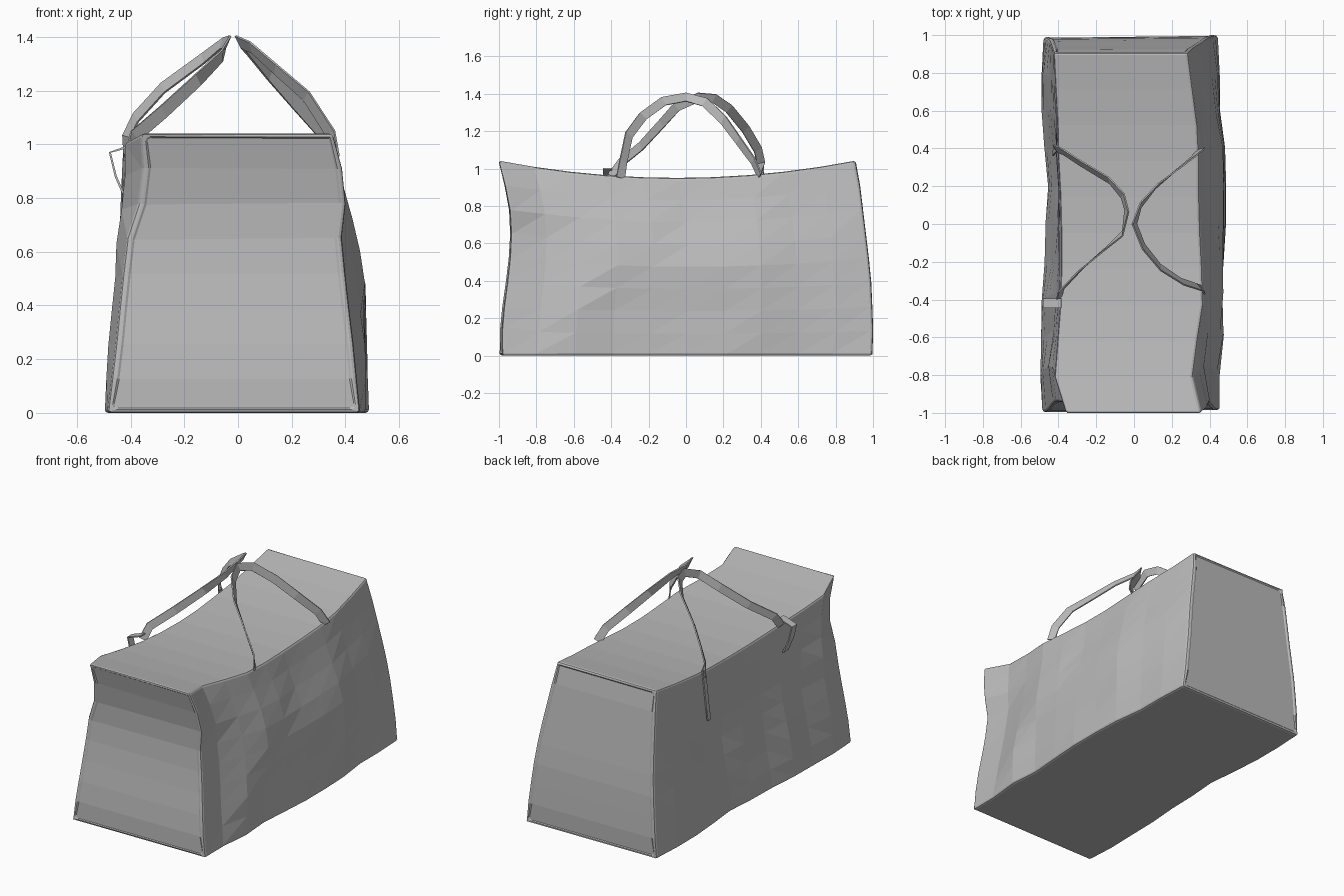
import bpy, bmesh, random
from mathutils import Vector

random.seed(4)
cube = bpy.data.objects.get("Cube")
if cube:
    bpy.data.objects.remove(cube)

grey = bpy.data.materials.new("soft grey fabric")
grey.use_nodes = True
colour = (0.5, 0.5, 0.5, 1)
grey.diffuse_color = colour
grey.node_tree.nodes["Principled BSDF"].inputs["Base Color"].default_value = colour


def lerp(a, b, t):
    return a + (b - a) * t


def finish(bm, name):
    bmesh.ops.recalc_face_normals(bm, faces=bm.faces)
    mesh = bpy.data.meshes.new(name)
    bm.to_mesh(mesh)
    bm.free()
    mesh.materials.append(grey)
    ob = bpy.data.objects.new(name, mesh)
    bpy.context.collection.objects.link(ob)
    return ob


# Bag body: lofted from front to back with slumping, creased sides
STATIONS, ROWS = 10, 8
low_edge = {1: [.455, .455, .475, .46, .475, .488, .488, .48, .455, .455, .445],
            -1: [-.485, -.497, -.493, -.49, -.475, -.47, -.455, -.475, -.49, -.49, -.48]}
top_edge = {1: [.355, .31, .335, .365, .36, .35, .345, .345, .335, .31, .285],
            -1: [-.36, -.42, -.405, -.39, -.385, -.385, -.39, -.4, -.405, -.415, -.425]}
swell = {1: [0, .018, .033, .043, .05, .045, .03, .012, 0],
         -1: [0, 0, -.003, -.01, -.017, -.014, -.005, 0, 0]}
front_y = [-.99, -.99, -.978, -.96, -.945, -.938, -.945, -.97, -1.003]
back_y = [.99, .996, .992, .987, .975, .96, .945, .93, .907]
end_sway = [0, 0, 0, -.003, -.005, -.005, .023, .023, 0]

# Creases run over two rows at a time
crease = {(i, j, side): random.uniform(-.012, .012) if 0 < j < ROWS else 0
          for i in range(1, STATIONS) for j in range(0, ROWS + 1, 2) for side in (-1, 1)}
for i in range(1, STATIONS):
    for j in range(1, ROWS, 2):
        for side in (-1, 1):
            crease[i, j, side] = (crease[i, j - 1, side] + crease[i, j + 1, side]) / 2


def body_point(i, j, side):
    s, t = i / STATIONS, j / ROWS
    front_pull, back_pull = max(0, 1 - s * 4), max(0, s * 4 - 3)
    x = lerp(low_edge[side][i], top_edge[side][i], t) + end_sway[j] * front_pull
    x += side * swell[side][j] * (1 - front_pull) * (1 - .7 * back_pull)
    x += crease.get((i, j, side), 0)
    y = lerp(front_y[j], back_y[j], s) + side * .006 * (1 - t)
    return x, y, t * (.95 + .092 * (2 * s - 1) ** 2)


bm = bmesh.new()
grid = {(i, j, side): bm.verts.new(body_point(i, j, side))
        for side in (-1, 1) for i in range(STATIONS + 1) for j in range(ROWS + 1)}
for i in range(STATIONS):
    for side in (-1, 1):
        for j in range(ROWS):
            a, b = grid[i, j, side], grid[i + 1, j, side]
            c, d = grid[i + 1, j + 1, side], grid[i, j + 1, side]
            bm.faces.new((a, b, c))
            bm.faces.new((a, c, d))
    for j in (0, ROWS):
        bm.faces.new((grid[i, j, -1], grid[i, j, 1],
                      grid[i + 1, j, 1], grid[i + 1, j, -1]))
caps = []
for i in (0, STATIONS):
    caps.append([bm.faces.new((grid[i, j, -1], grid[i, j, 1],
                               grid[i, j + 1, 1], grid[i, j + 1, -1])) for j in range(ROWS)])
bmesh.ops.recalc_face_normals(bm, faces=bm.faces)
# Piping seam around each end panel
for cap in caps:
    bmesh.ops.inset_region(bm, faces=cap, thickness=.02, depth=0)
    bmesh.ops.inset_region(bm, faces=cap, thickness=.008, depth=-.005)
body = finish(bm, "bag_body")
bevel = body.modifiers.new("soft_edges", "BEVEL")
bevel.width, bevel.segments, bevel.limit_method = .014, 2, "ANGLE"
bevel.angle_limit = .9


# Flat straps: a ribbon along a path, its width leaning by a start, middle and
# end tilt from upright, or lying along a given axis
def ribbon(name, path, width, tilts=(0, 0, 0), axis=None):
    pts = [Vector(p) for p in path]
    last = len(pts) - 1
    bm = bmesh.new()
    rings = []
    for k, p in enumerate(pts):
        tangent = (pts[min(k + 1, last)] - pts[max(k - 1, 0)]).normalized()
        if axis:
            across = Vector(axis)
        else:
            u = 2 * k / last
            tilt = lerp(tilts[0], tilts[1], u) if u < 1 else lerp(tilts[1], tilts[2], u - 1)
            side = tangent.cross(Vector((0, 0, 1))).normalized()
            across = (side.cross(tangent).normalized() + side * tilt).normalized()
        w = across * width / 2
        n = tangent.cross(across).normalized() * .004
        rings.append([bm.verts.new(p + v) for v in (w + n, w - n, -w - n, -w + n)])
    for r, q in zip(rings, rings[1:]):
        for k in range(4):
            bm.faces.new((r[k], r[k - 1], q[k - 1], q[k]))
    bm.faces.new(rings[0])
    bm.faces.new(rings[-1])
    return finish(bm, name)


ribbon("left_handle", [(.365, -.35, .95), (.345, -.335, 1.04), (.255, -.305, 1.18),
                       (.14, -.23, 1.28), (.05, -.12, 1.36), (.002, 0, 1.382),
                       (.035, .1, 1.355), (.12, .2, 1.26), (.22, .28, 1.15),
                       (.32, .36, 1.04), (.355, .395, .96)], .05, (-.5, -.5, .4))
ribbon("right_handle", [(-.4, -.4, .96), (-.385, -.35, 1.03), (-.28, -.24, 1.12),
                        (-.15, -.13, 1.24), (-.06, -.05, 1.33), (-.038, .07, 1.382),
                        (-.06, .15, 1.375), (-.13, .23, 1.32), (-.28, .32, 1.21),
                        (-.38, .385, 1.1), (-.415, .4, 1.03), (-.405, .4, .94)],
       .05, (-.4, .5, .5))

# Loose strap loop and the tail hanging on the right side
ribbon("strap_loop", [(-.385, -.42, 1.0), (-.43, -.42, .985), (-.477, -.42, .97),
                      (-.455, -.42, .88), (-.415, -.42, .79)], .05, axis=(0, 1, 0))
ribbon("strap_tail", [(-.405, .4, .98), (-.412, .395, .9), (-.421, .385, .75),
                      (-.427, .375, .65)], .03, axis=(0, 1, 0))
